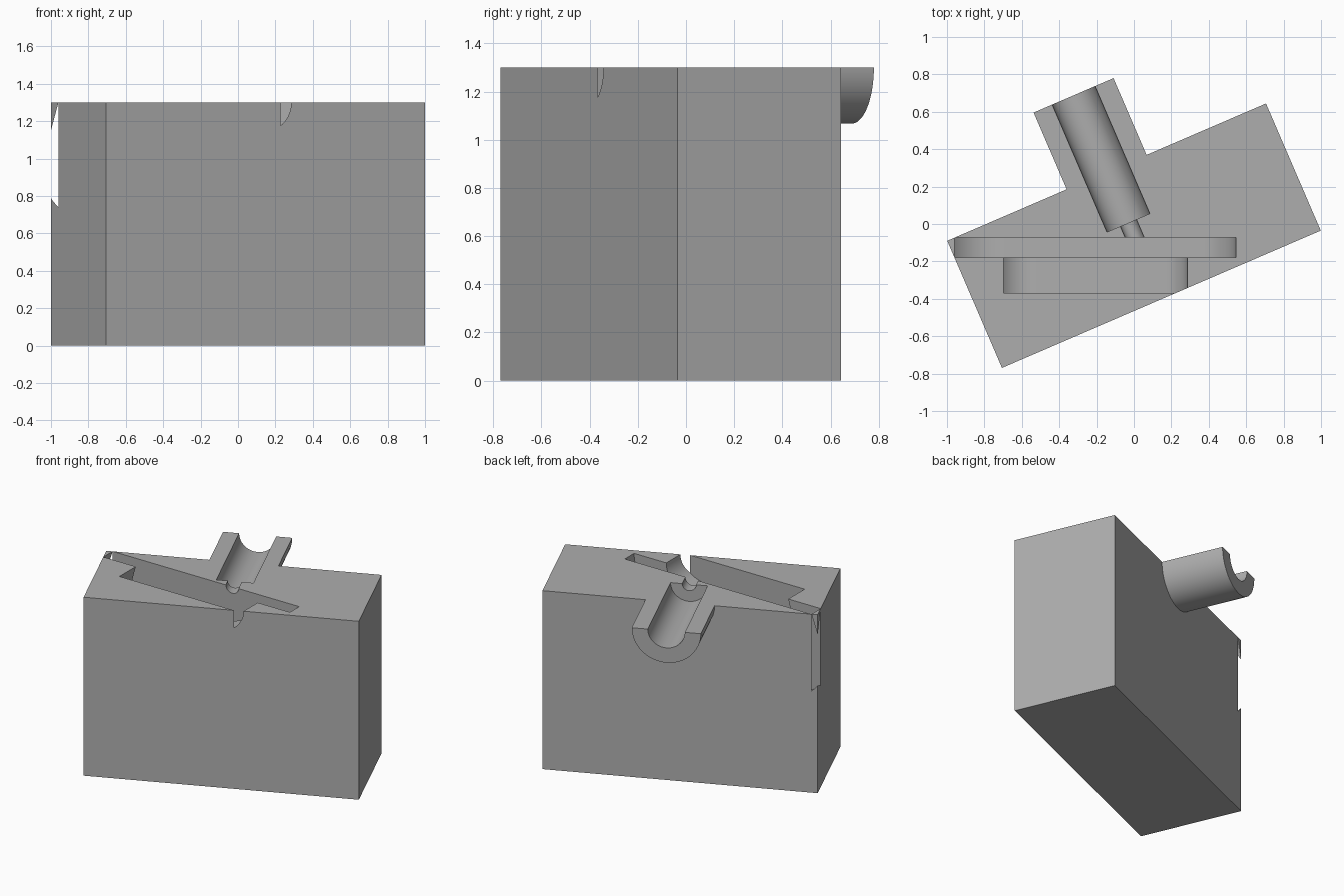
import bpy, bmesh
from math import cos, sin, radians
from mathutils import Matrix

if "Cube" in bpy.data.objects:
    bpy.data.objects.remove(bpy.data.objects["Cube"])

grey = bpy.data.materials.new("plain grey")
grey.use_nodes = True
grey.diffuse_color = (0.42, 0.42, 0.42, 1)
grey.node_tree.nodes["Principled BSDF"].inputs["Base Color"].default_value = grey.diffuse_color

TOP = 1.30
# frame of the turned block
BLOCK = Matrix.Translation((0, -0.0625, 0)) @ Matrix.Rotation(radians(23.3), 4, "Z")


def arc(cx, cz, r, start, end, steps=24):
    angles = [radians(start + (end - start) * i / steps) for i in range(steps + 1)]
    return [(cx + r * cos(a), cz + r * sin(a)) for a in angles]


def prism(name, profile, y0, y1, frame=Matrix()):
    """Extrude an x-z profile along y."""
    bm = bmesh.new()
    face = bm.faces.new([bm.verts.new((x, y0, z)) for x, z in profile])
    out = bmesh.ops.extrude_face_region(bm, geom=[face])
    moved = [v for v in out["geom"] if isinstance(v, bmesh.types.BMVert)]
    bmesh.ops.translate(bm, verts=moved, vec=(0, y1 - y0, 0))
    bmesh.ops.recalc_face_normals(bm, faces=bm.faces)
    bm.transform(frame)
    mesh = bpy.data.meshes.new(name)
    bm.to_mesh(mesh)
    bm.free()
    mesh.materials.append(grey)
    obj = bpy.data.objects.new(name, mesh)
    bpy.context.collection.objects.link(obj)
    return obj


def combine(target, tool, operation):
    tool.hide_render = True
    mod = target.modifiers.new("combine", "BOOLEAN")
    mod.operation, mod.object, mod.solver = operation, tool, "EXACT"
    bpy.context.view_layer.objects.active = target
    bpy.ops.object.modifier_apply(modifier=mod.name)
    bpy.data.objects.remove(tool)


def pocket_profile(scale):
    """Tilted rounded wedge, grown about its middle on the top plane."""
    left = arc(-0.575, 1.065, 0.18, 165, 288.7)
    right = arc(0.12, TOP, 0.165, -71.3, 0)
    upper = [(0.285, 1.5), (-0.645, 1.5)]
    return [(-0.205 + (x + 0.205) * scale, TOP + (z - TOP) * scale)
            for x, z in left + right + upper]


# block and half-round spout
block = prism("mould_block", [(-0.928, 0), (0.928, 0), (0.928, TOP), (-0.928, TOP)],
              -0.37, 0.37, BLOCK)
combine(block, prism("spout", arc(0, TOP, 0.233, 180, 360, 48), 0.2, 0.817, BLOCK), "UNION")

# round channel and narrow nozzle
for name, radius, y0, y1 in (("channel", 0.125, 0.075, 0.95), ("nozzle", 0.047, -0.05, 0.1)):
    cutter = prism(name, arc(0, TOP, radius, 180, 360, 40) + [(radius, 1.5), (-radius, 1.5)],
                   y0, y1, BLOCK)
    combine(block, cutter, "DIFFERENCE")

# wide slot and smaller front pocket
combine(block, prism("wide_slot", pocket_profile(1.53), -0.18, -0.073), "DIFFERENCE")
combine(block, prism("front_pocket", pocket_profile(1.0), -0.368, -0.17), "DIFFERENCE")

bpy.ops.object.select_all(action="DESELECT")
block.select_set(True)
bpy.context.view_layer.objects.active = block
bpy.ops.object.shade_smooth_by_angle(angle=radians(30))
